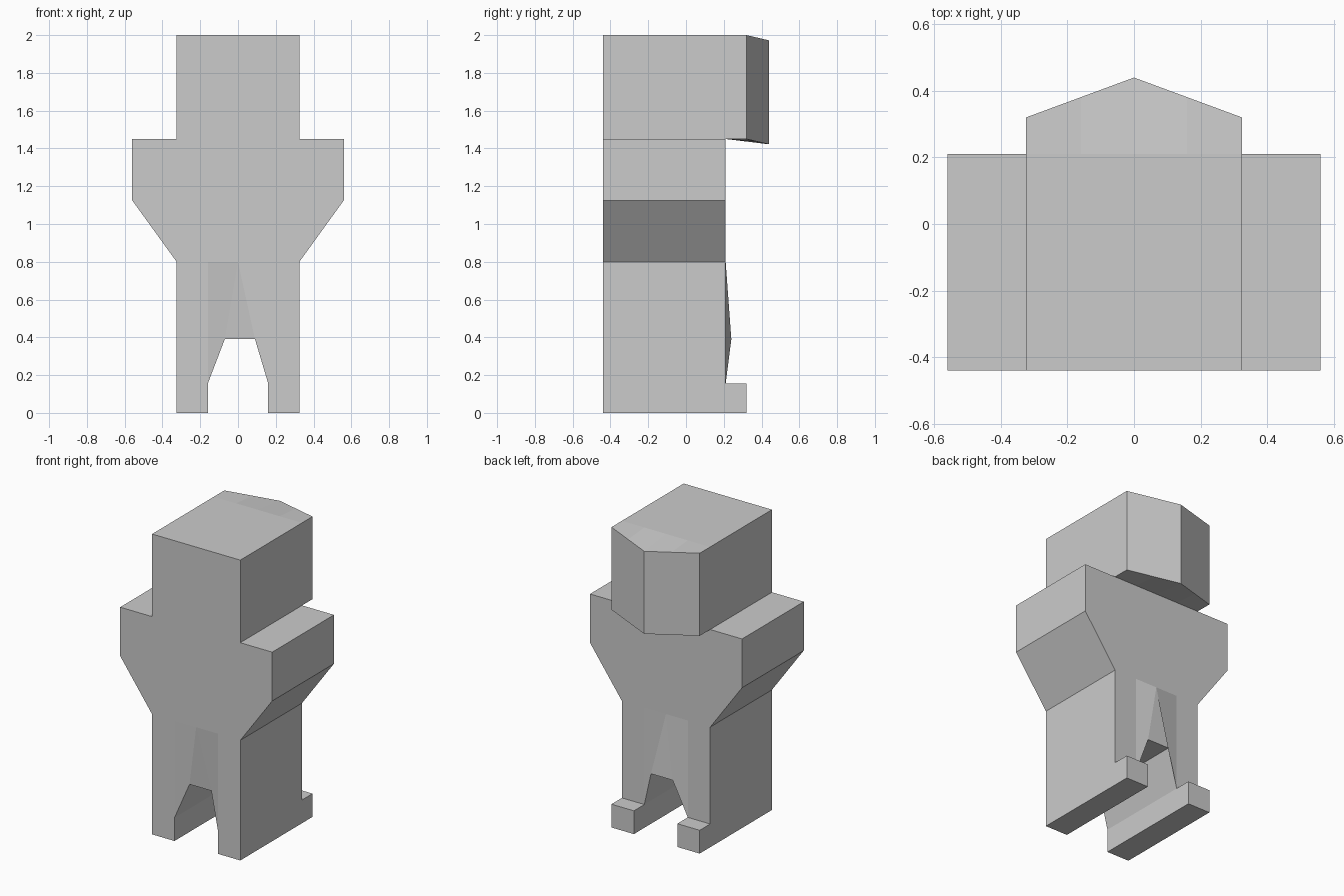
import bpy, bmesh
from mathutils import Vector

if "Cube" in bpy.data.objects:
    bpy.data.objects.remove(bpy.data.objects["Cube"])

FRONT, DEPTH, STEP = -0.44, 0.65, 0.11

bm = bmesh.new()
grid = {}


def vert(x, z):
    """Shared front-outline vertex; the crotch arch is pushed back slightly."""
    if (x, z) not in grid:
        y = FRONT + (0.03 if z == 0.39 else 0.0)
        grid[x, z] = bm.verts.new((x, y, z))
    return grid[x, z]


def cell(*points):
    return bm.faces.new([vert(*p) for p in points])


def extrude(faces, dy):
    """Extrude faces along y, dropping originals that would end up inside."""
    result = bmesh.ops.extrude_face_region(bm, geom=faces)["geom"]
    new_verts = [g for g in result if isinstance(g, bmesh.types.BMVert)]
    bmesh.ops.translate(bm, verts=new_verts, vec=(0, dy, 0))
    return new_verts, [g for g in result if isinstance(g, bmesh.types.BMFace)]


# Head: four columns
cols = [-0.325, -0.16, 0.0, 0.16, 0.325]
for a, b in zip(cols, cols[1:]):
    cell((a, 1.45), (b, 1.45), (b, 2.0), (a, 2.0))

# Torso with shoulders, tapering to the hips
cell((-0.56, 1.125), *[(x, 0.8) for x in cols], (0.56, 1.125), (0.56, 1.45),
     *[(x, 1.45) for x in reversed(cols)], (-0.56, 1.45))

# Legs, feet
for s in (-1, 1):
    i, o = 0.16 * s, 0.325 * s
    cell((i, 0.0), (o, 0.0), (o, 0.155), (i, 0.155))
    cell((i, 0.155), (o, 0.155), (o, 0.8), (i, 0.8))

# Crotch panels above the slightly off-centre arch
cell((-0.16, 0.155), (-0.07, 0.39), (0.0, 0.8), (-0.16, 0.8))
cell((-0.07, 0.39), (0.09, 0.39), (0.0, 0.8))
cell((0.09, 0.39), (0.16, 0.155), (0.16, 0.8), (0.0, 0.8))
bmesh.ops.recalc_face_normals(bm, faces=bm.faces[:])

# Full body depth
_, back = extrude(bm.faces[:], DEPTH)

# Back of head and feet step out further
head = [f for f in back if f.calc_center_median().z > 1.5]
feet = [f for f in back if f.calc_center_median().z < 0.15]
head_verts, _ = extrude(head, STEP)
extrude(feet, STEP)
inner = [f for f in head + feet if f.is_valid]
if inner:
    bmesh.ops.delete(bm, geom=inner, context='FACES')

# Head ridge: pull the middle out and slightly down
for v in head_verts:
    k = 1 - abs(v.co.x) / 0.325
    v.co += Vector((0, 0.12, -0.028)) * k

bmesh.ops.recalc_face_normals(bm, faces=bm.faces[:])
mesh = bpy.data.meshes.new("figure_body")
bm.to_mesh(mesh)
bm.free()
bpy.context.collection.objects.link(bpy.data.objects.new("figure_body", mesh))
